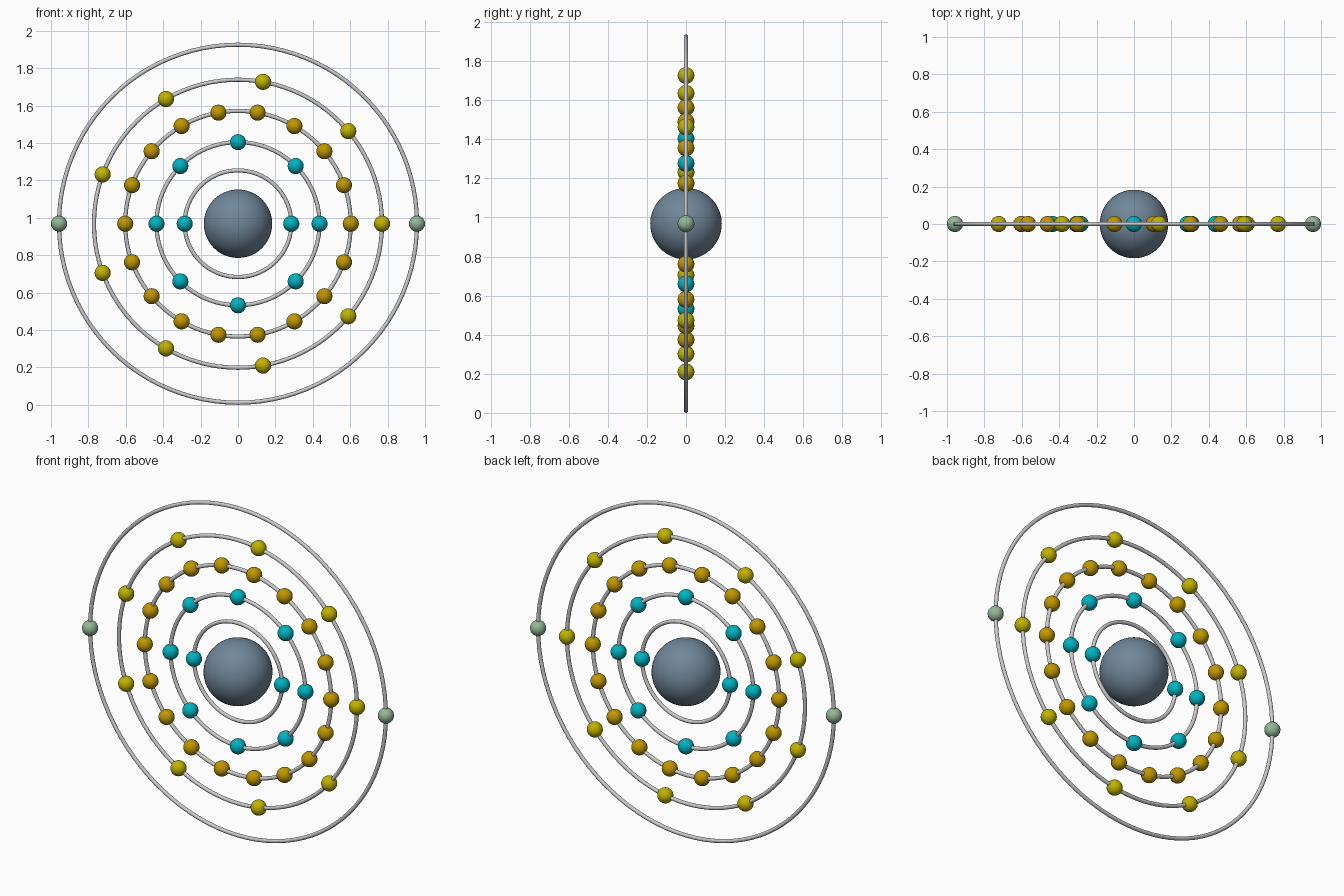
import bpy
from math import cos, sin, tau, pi

if "Cube" in bpy.data.objects:
    bpy.data.objects.remove(bpy.data.objects["Cube"])

TUBE = 0.011
ELECTRON_R = 0.043
CENTRE_Z = 0.957 + TUBE


def material(name, rgb):
    m = bpy.data.materials.new(name)
    m.diffuse_color = (*rgb, 1)
    m.use_nodes = True
    m.node_tree.nodes["Principled BSDF"].inputs["Base Color"].default_value = m.diffuse_color
    return m


def finish(name, mat=None):
    ob = bpy.context.object
    ob.name = name
    if mat:
        ob.data.materials.append(mat)
    bpy.ops.object.shade_smooth()
    return ob


def sphere(name, loc, radius, mat, segments, rings):
    bpy.ops.mesh.primitive_uv_sphere_add(segments=segments, ring_count=rings,
                                         radius=radius, location=loc)
    return finish(name, mat)


slate = material("slate", (0.16, 0.24, 0.32))
teal = material("teal", (0.0, 0.45, 0.53))
gold = material("gold", (0.53, 0.31, 0.0))
olive = material("yellow", (0.53, 0.45, 0.0))
sage = material("sage", (0.29, 0.48, 0.31))

# Central nucleus
sphere("nucleus", (0, 0, CENTRE_Z), 0.183, slate, 48, 24)

# Shells: orbit radius, electron count, colour
shells = [(0.285, 2, teal), (0.436, 8, teal), (0.603, 18, gold),
          (0.770, 9, olive), (0.957, 2, sage)]

for s, (radius, count, mat) in enumerate(shells, 1):
    # Orbit ring standing in the xz plane
    bpy.ops.mesh.primitive_torus_add(major_radius=radius, minor_radius=TUBE,
                                     major_segments=96, minor_segments=12,
                                     location=(0, 0, CENTRE_Z),
                                     rotation=(pi / 2, 0, 0))
    finish(f"orbit_{s}")
    # Electrons spaced evenly from the +x side
    for i in range(count):
        a = tau * i / count
        loc = (radius * cos(a), 0, CENTRE_Z + radius * sin(a))
        sphere(f"electron_{s}_{i + 1}", loc, ELECTRON_R, mat, 24, 12)
